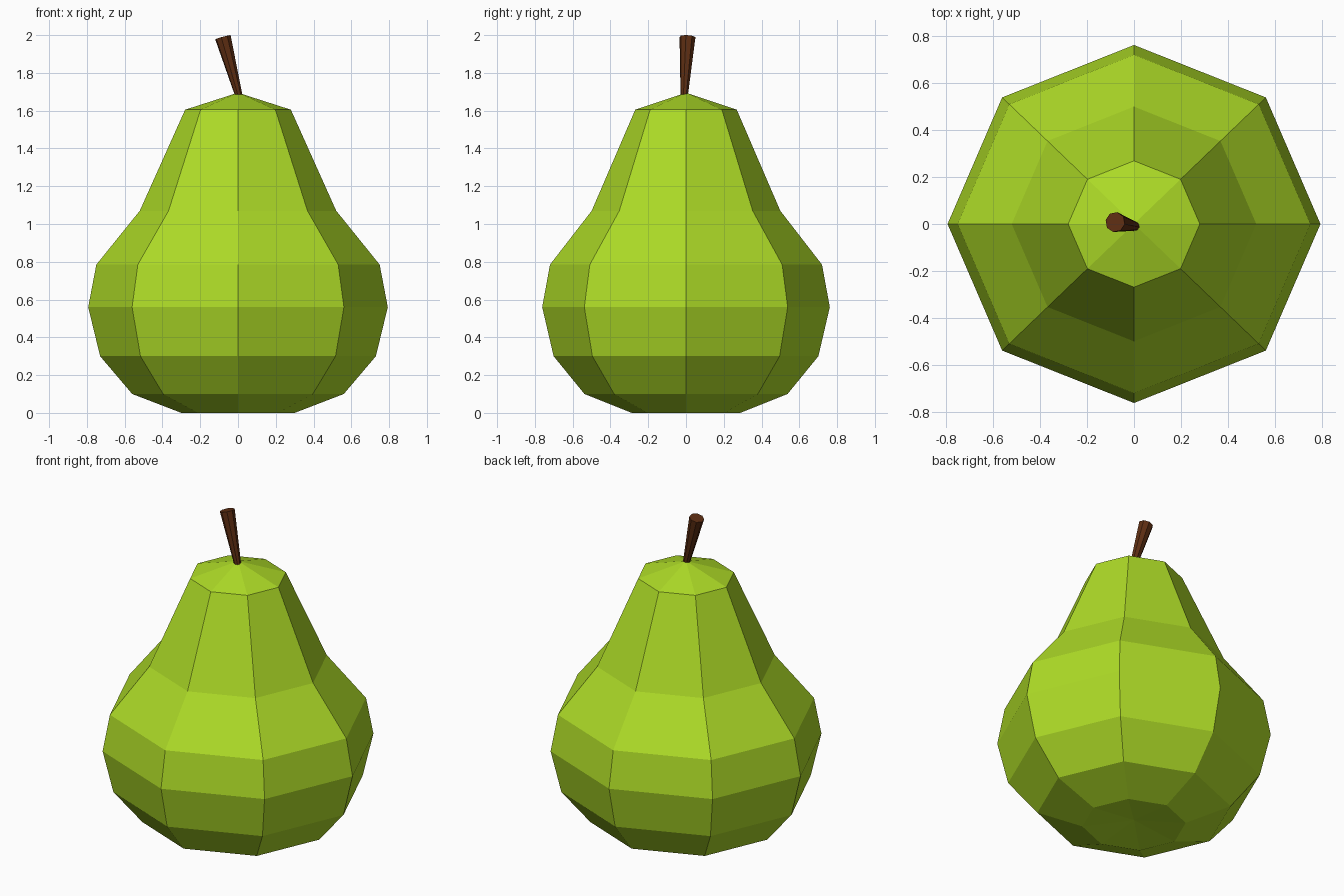
import bpy, bmesh, math
from mathutils import Vector

if "Cube" in bpy.data.objects:
    bpy.data.objects.remove(bpy.data.objects["Cube"])

SIDES = 8


def material(name, rgb):
    m = bpy.data.materials.new(name)
    m.diffuse_color = (*rgb, 1.0)
    m.use_nodes = True
    m.node_tree.nodes["Principled BSDF"].inputs["Base Color"].default_value = m.diffuse_color
    return m


def make_object(name, bm, mat):
    bmesh.ops.recalc_face_normals(bm, faces=bm.faces)
    mesh = bpy.data.meshes.new(name)
    bm.to_mesh(mesh)
    bm.free()
    mesh.materials.append(mat)
    obj = bpy.data.objects.new(name, mesh)
    bpy.context.collection.objects.link(obj)
    return obj


green = material("pear green", (0.42, 0.71, 0.02))
brown = material("stem brown", (0.11, 0.027, 0.006))

# Pear body: eight-sided turned profile, a little narrower front to back,
# with a shallow dimple underneath
profile = [(0, 0.03), (0.30, 0), (0.56, 0.10), (0.73, 0.30), (0.793, 0.56),
           (0.75, 0.785), (0.52, 1.07), (0.28, 1.605), (0, 1.695)]
bm = bmesh.new()
verts = [bm.verts.new((r, 0, z)) for r, z in profile]
edges = [bm.edges.new(pair) for pair in zip(verts, verts[1:])]
bmesh.ops.spin(bm, geom=verts + edges, cent=(0, 0, 0), axis=(0, 0, 1),
               angle=math.tau, steps=SIDES, use_merge=True)
bmesh.ops.remove_doubles(bm, verts=bm.verts, dist=0.001)
bmesh.ops.scale(bm, vec=(1, 0.96, 1), verts=bm.verts)
make_object("pear_body", bm, green)

# Stem: leaning cone that widens towards its cut top
base, tip = Vector((0.007, -0.01, 1.67)), Vector((-0.08, 0.008, 1.989))
axis = tip - base
bm = bmesh.new()
bmesh.ops.create_cone(bm, cap_ends=True, segments=SIDES, radius1=0.019,
                      radius2=0.043, depth=axis.length)
stem = make_object("stem", bm, brown)
stem.rotation_mode = 'QUATERNION'
stem.rotation_quaternion = axis.to_track_quat('Z', 'Y')
stem.location = (base + tip) / 2
